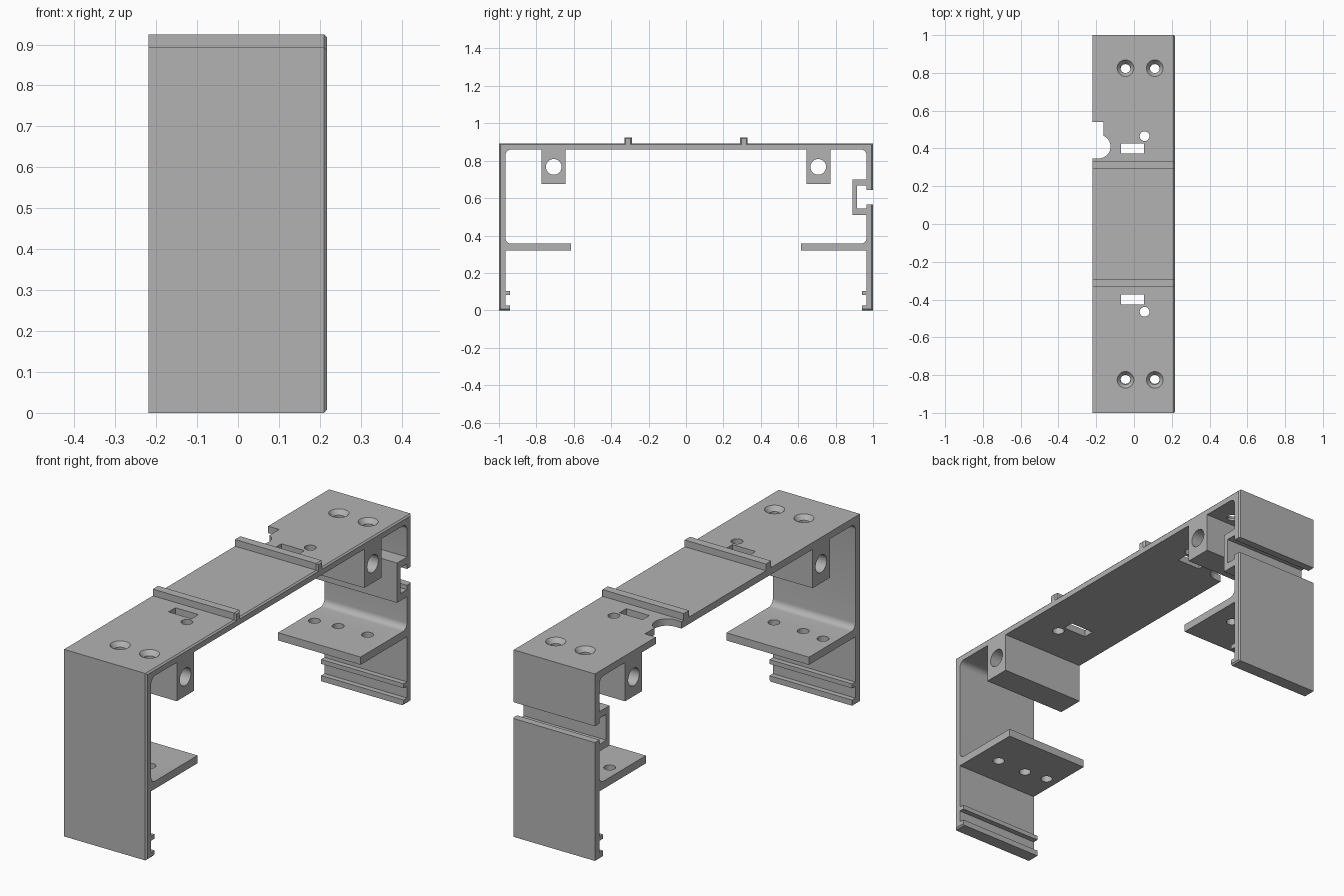
import bpy, bmesh, math
from mathutils import Matrix

if "Cube" in bpy.data.objects:
    bpy.data.objects.remove(bpy.data.objects["Cube"], do_unlink=True)

X0, X1 = -0.219, 0.217          # ends of the extrusion
TOP, UNDER, WALL = 0.893, 0.86, 0.965

grey = bpy.data.materials.new("plain grey")
grey.use_nodes = True
grey.diffuse_color = (0.45, 0.45, 0.45, 1)
grey.node_tree.nodes["Principled BSDF"].inputs["Base Color"].default_value = grey.diffuse_color


def make_object(name, bm):
    bmesh.ops.recalc_face_normals(bm, faces=bm.faces)
    mesh = bpy.data.meshes.new(name)
    bm.to_mesh(mesh)
    bm.free()
    obj = bpy.data.objects.new(name, mesh)
    bpy.context.collection.objects.link(obj)
    mesh.materials.append(grey)
    return obj


def arc(cy, cz, r, start):
    steps = 6
    angles = [math.radians(start + 90 * i / steps) for i in range(steps + 1)]
    return [(cy + r * math.cos(a), cz + r * math.sin(a)) for a in angles]


def half_profile(slotted):
    """Half of the cross-section, from the top centre around to the underside."""
    ridge = [(0.29, TOP), (0.29, 0.925), (0.33, 0.925), (0.33, TOP), (1, TOP)]
    slot = [(1, 0.643), (WALL, 0.643), (WALL, 0.667), (0.915, 0.667),
            (0.915, 0.544), (WALL, 0.544), (WALL, 0.565), (1, 0.565)]
    lips = [(1, 0), (0.94, 0), (0.94, 0.027), (WALL, 0.027),
            (WALL, 0.083), (0.94, 0.083), (0.94, 0.104), (WALL, 0.104)]
    shelf = [(WALL, 0.319), (0.615, 0.319), (0.615, 0.356)]
    housing = [(WALL, 0.51), (0.89, 0.51), (0.89, 0.70), (WALL, 0.70)]
    block = [(0.772, UNDER), (0.772, 0.675), (0.643, 0.675), (0.643, UNDER)]
    return (ridge + (slot if slotted else []) + lips + shelf
            + arc(WALL - 0.03, 0.386, 0.03, -90)
            + (housing if slotted else [])
            + arc(WALL - 0.03, UNDER - 0.03, 0.03, 0) + block)


# Extruded bracket body
outline = half_profile(True) + [(-y, z) for y, z in reversed(half_profile(False))]
bm = bmesh.new()
face = bm.faces.new([bm.verts.new((X0, y, z)) for y, z in outline])
ext = bmesh.ops.extrude_face_region(bm, geom=[face])
bmesh.ops.translate(bm, vec=(X1 - X0, 0, 0),
                    verts=[v for v in ext["geom"] if isinstance(v, bmesh.types.BMVert)])
bmesh.ops.recalc_face_normals(bm, faces=bm.faces)


# Small chamfer around the outer rim of one end
def on_rim(edge):
    a, b = (v.co for v in edge.verts)
    if min(a.x, b.x) < X1 - 0.001:
        return False
    mid = (a + b) / 2
    return abs(mid.y) > 0.999 or mid.z < 0.001 or mid.z > TOP - 0.001


bmesh.ops.bevel(bm, geom=[e for e in bm.edges if on_rim(e)], offset=0.007,
                offset_type='OFFSET', segments=1, affect='EDGES')
body = make_object("bracket_body", bm)

cutters = []


def cut_round(x, y, z, r, depth, r2=None, along_x=False):
    bm = bmesh.new()
    turn = Matrix.Rotation(math.pi / 2, 4, 'Y') if along_x else Matrix()
    bmesh.ops.create_cone(bm, cap_ends=True, segments=32, radius1=r,
                          radius2=r if r2 is None else r2, depth=depth,
                          matrix=Matrix.Translation((x, y, z)) @ turn)
    cutters.append(make_object("hole_cutter", bm))


def cut_box(xa, xb, ya, yb):
    bm = bmesh.new()
    bmesh.ops.create_cube(bm, size=1, matrix=Matrix.Translation(((xa + xb) / 2, (ya + yb) / 2, TOP))
                          @ Matrix.Diagonal((xb - xa, yb - ya, 0.1, 1)))
    cutters.append(make_object("slot_cutter", bm))


for s in (-1, 1):
    # Countersunk screw holes with matching holes in the shelf below
    for x in (-0.045, 0.11):
        cut_round(x, s * 0.825, TOP, 0.026, 0.1)
        cut_round(x, s * 0.825, 0.885, 0.025, 0.03, r2=0.05)
        cut_round(x, s * 0.82, 0.337, 0.026, 0.1)
    cut_round(-0.16, s * 0.805, 0.337, 0.026, 0.1)
    # Tie slot and pilot hole in the top
    cut_box(-0.069, 0.053, s * 0.4 - 0.026, s * 0.4 + 0.026)
    cut_round(0.056, s * 0.465, TOP, 0.026, 0.1)
    # Long bore through the hanging block
    cut_round(0, s * 0.707, 0.767, 0.042, 1, along_x=True)

# Edge notch with a round relief
cut_box(-0.3, -0.161, 0.41, 0.54)
cut_box(-0.3, -0.187, 0.347, 0.45)
cut_round(-0.187, 0.41, TOP, 0.063, 0.1)

# Cut everything and discard the cutters
for i, cutter in enumerate(cutters):
    cutter.hide_render = True
    mod = body.modifiers.new(f"cut_{i}", 'BOOLEAN')
    mod.operation = 'DIFFERENCE'
    mod.solver = 'EXACT'
    mod.object = cutter
bpy.context.view_layer.objects.active = body
bpy.ops.object.select_all(action='DESELECT')
body.select_set(True)
for mod in list(body.modifiers):
    bpy.ops.object.modifier_apply(modifier=mod.name)
for cutter in cutters:
    bpy.data.objects.remove(cutter, do_unlink=True)

bpy.ops.object.shade_smooth_by_angle(angle=math.radians(30))
